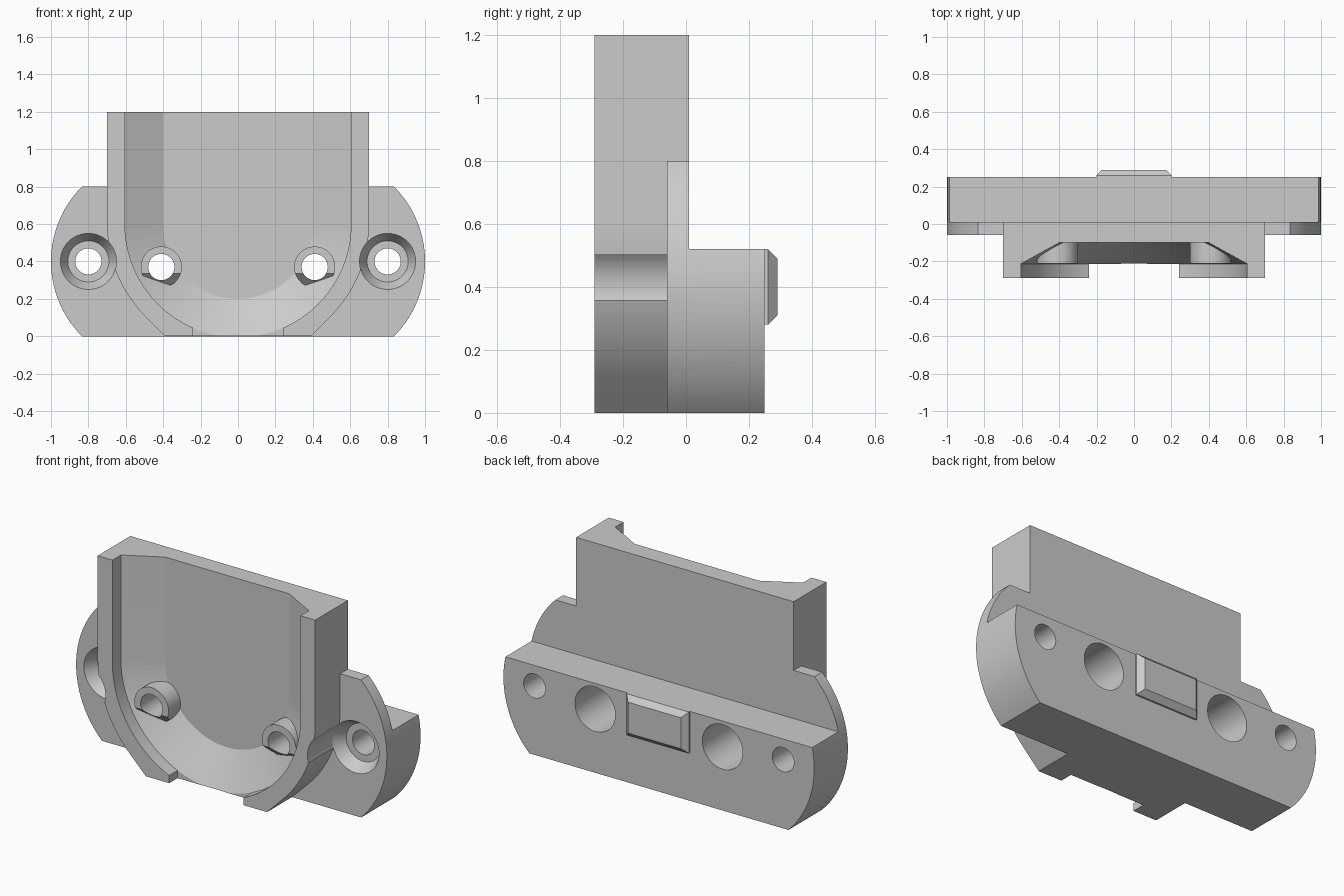
import bpy, bmesh
from math import sin, cos, radians, pi
from mathutils import Vector

cube = bpy.data.objects.get("Cube")
if cube:
    bpy.data.objects.remove(cube, do_unlink=True)

grey = bpy.data.materials.new("plain grey")
grey.use_nodes = True
grey.diffuse_color = (0.6, 0.6, 0.6, 1)
grey.node_tree.nodes["Principled BSDF"].inputs["Base Color"].default_value = (0.6, 0.6, 0.6, 1)


def arc(cx, cz, r, start, end, n):
    angles = [radians(start + (end - start) * i / n) for i in range(n + 1)]
    return [(cx + r * cos(a), cz + r * sin(a)) for a in angles]


def mirrored(half):
    return half + [(-x, z) for x, z in reversed(half)]


def loft(name, *sections, keep_plane=None):
    """Solid through (y, profile) sections; every profile is a list of (x, z)."""
    bm = bmesh.new()
    rings = [[bm.verts.new((x, y, z)) for x, z in prof] for y, prof in sections]
    n = len(rings[0])
    bm.faces.new(rings[0])
    bm.faces.new(rings[-1])
    for a, b in zip(rings, rings[1:]):
        for i in range(n):
            j = (i + 1) % n
            bm.faces.new((a[i], a[j], b[j], b[i]))
    if keep_plane:
        bmesh.ops.bisect_plane(bm, geom=bm.verts[:] + bm.edges[:] + bm.faces[:],
                               plane_co=keep_plane[0], plane_no=keep_plane[1], clear_inner=True)
        bmesh.ops.holes_fill(bm, edges=bm.edges[:])
    bmesh.ops.recalc_face_normals(bm, faces=bm.faces[:])
    mesh = bpy.data.meshes.new(name)
    bm.to_mesh(mesh)
    bm.free()
    mesh.materials.append(grey)
    obj = bpy.data.objects.new(name, mesh)
    bpy.context.collection.objects.link(obj)
    return obj


def prism(name, profile, y0, y1):
    return loft(name, (y0, profile), (y1, profile))


def rect(hx, z0, z1):
    return [(hx, z0), (hx, z1), (-hx, z1), (-hx, z0)]


def circle(x, z, r):
    return arc(x, z, r, 0, 352.5, 47)


def combine(target, tool, operation):
    mod = target.modifiers.new(operation.lower(), 'BOOLEAN')
    mod.operation, mod.solver, mod.object = operation, 'EXACT', tool
    bpy.context.view_layer.objects.active = target
    bpy.ops.object.modifier_apply(modifier=mod.name)
    bpy.data.objects.remove(tool, do_unlink=True)


# Cradle body: straight sides, round bottom running out in 45 degree flats
half = [(0.7, 1.2)] + arc(0, 0.6, 0.7, 0, -45, 16) + [(0.39, 0)]
bracket = prism("wall_bracket", mirrored(half), -0.29, 0.01)

# Mounting flange and thick rear block with bowed ends
flange = arc(0.434, 0.4, 0.566, 45, -45, 24)
block = arc(0.434, 0.4, 0.566, 12.24, -45, 18)
combine(bracket, prism("flange", mirrored(flange), -0.06, 0.01), 'UNION')
combine(bracket, prism("rear_block", mirrored(block), -0.03, 0.25), 'UNION')

# Chamfered tab on the back
combine(bracket, loft("rear_tab", (0.2, rect(0.2, 0.28, 0.52)), (0.26, rect(0.2, 0.28, 0.52)),
                      (0.29, rect(0.17, 0.31, 0.49))), 'UNION')


# U-shaped pocket with sloping sides and an upright front lip
def u_shape(r):
    return [(r, 1.3)] + arc(0, 0.6, r, 0, -180, 48) + [(-r, 1.3)]


combine(bracket, loft("pocket", (-0.1, u_shape(0.4)), (-0.213, u_shape(0.605)),
                      (-0.35, u_shape(0.605))), 'DIFFERENCE')
combine(bracket, prism("lip_gap", rect(0.24, -0.1, 0.06), -0.35, -0.213), 'DIFFERENCE')

for side in (-1, 1):
    # Screw boss in the pocket, undercut at 45 degrees
    x, z = side * 0.41, 0.37
    ring = circle(x, z, 0.11)
    boss = loft("boss", (-0.21, ring), (-0.04, ring),
                keep_plane=(Vector((0, -0.21, 0.335)), Vector((0, 1, 1))))
    combine(bracket, boss, 'UNION')
    combine(bracket, prism("boss_hole", circle(x, z, 0.07), -0.4, 0.4), 'DIFFERENCE')
    combine(bracket, prism("rear_bore", circle(x, z, 0.13), -0.05, 0.4), 'DIFFERENCE')
    # Flange screw hole with tapered head seat
    x, z = side * 0.8, 0.4
    combine(bracket, prism("flange_hole", circle(x, z, 0.07), -0.4, 0.4), 'DIFFERENCE')
    combine(bracket, loft("head_seat", (-0.4, circle(x, z, 0.15)), (-0.06, circle(x, z, 0.15)),
                          (0.01, circle(x, z, 0.11))), 'DIFFERENCE')

# Smooth curved walls, crisp edges
bpy.ops.object.select_all(action='DESELECT')
bracket.select_set(True)
bpy.context.view_layer.objects.active = bracket
bpy.ops.object.shade_smooth_by_angle(angle=radians(25))
